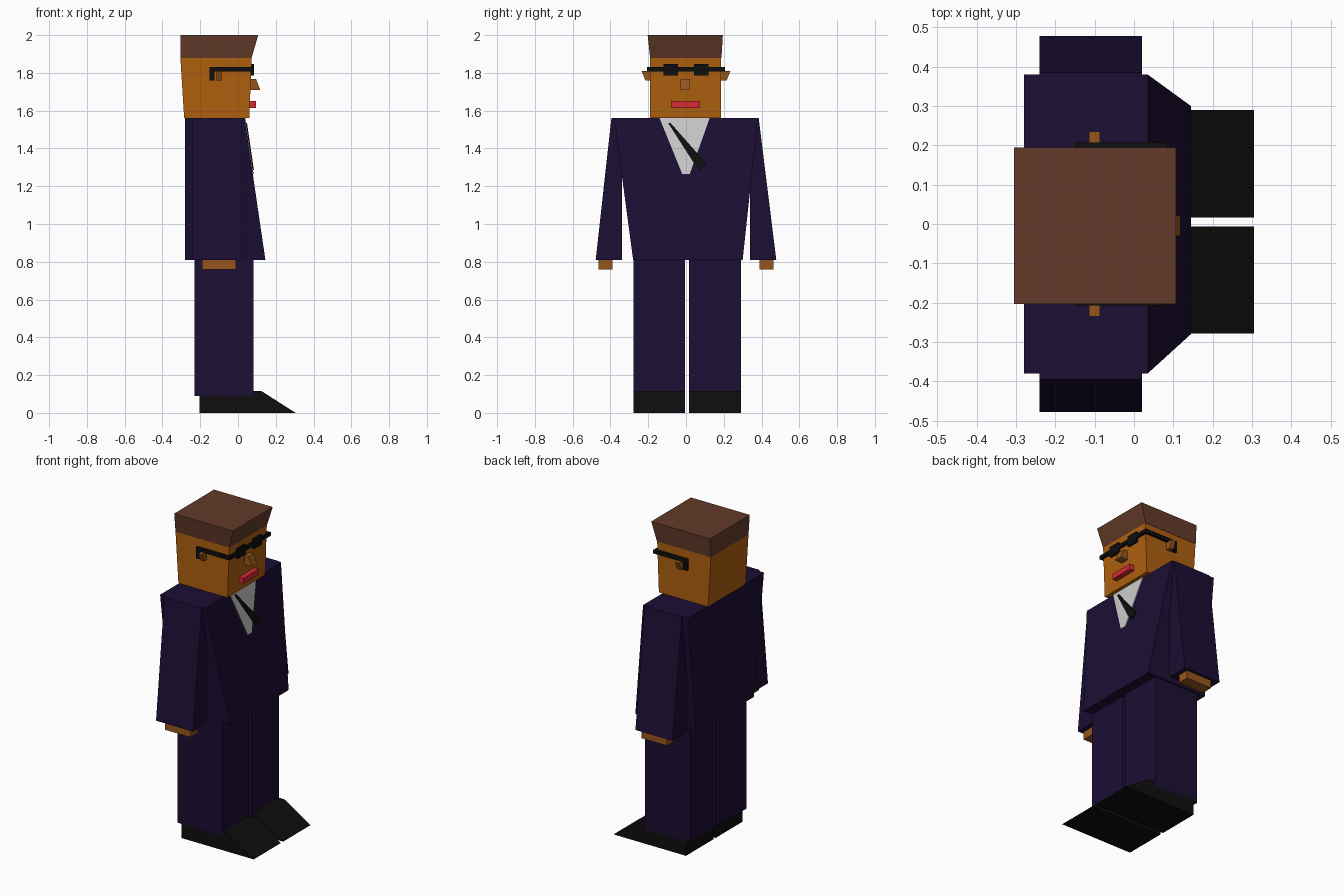
import bpy, bmesh

if "Cube" in bpy.data.objects:
    bpy.data.objects.remove(bpy.data.objects["Cube"])


def material(name, hex_rgb):
    m = bpy.data.materials.new(name)
    rgb = [((int(hex_rgb[i:i + 2], 16) / 255 + 0.055) / 1.055) ** 2.4 for i in (0, 2, 4)]
    m.diffuse_color = (*rgb, 1)
    m.use_nodes = True
    m.node_tree.nodes["Principled BSDF"].inputs["Base Color"].default_value = m.diffuse_color
    return m


SUIT = material("navy cloth", "1c0e34")
BLACK = material("black", "0e0e0e")
SKIN = material("skin", "ae600f")
SKIN_DARK = material("darker skin", "96561c")
HAIR = material("brown", "643a2a")
RED = material("red", "d62a34")
WHITE = material("white", "cccccc")


def loft(name, mat, loop_a, loop_b):
    """Closed solid between two matching loops of points."""
    bm = bmesh.new()
    a = [bm.verts.new(p) for p in loop_a]
    b = [bm.verts.new(p) for p in loop_b]
    n = len(a)
    bm.faces.new(a)
    bm.faces.new(b)
    for i in range(n):
        j = (i + 1) % n
        bm.faces.new((a[i], a[j], b[j], b[i]))
    bmesh.ops.recalc_face_normals(bm, faces=bm.faces)
    me = bpy.data.meshes.new(name)
    bm.to_mesh(me)
    bm.free()
    me.materials.append(mat)
    ob = bpy.data.objects.new(name, me)
    bpy.context.collection.objects.link(ob)
    return ob


def rect(x, y, z):
    return [(x[0], y[0], z), (x[1], y[0], z), (x[1], y[1], z), (x[0], y[1], z)]


def block(name, mat, x, y, z, top_x=None, top_y=None):
    """Box whose top may differ in size from its bottom."""
    return loft(name, mat, rect(x, y, z[0]), rect(top_x or x, top_y or y, z[1]))


def side_profile(name, mat, xz, y):
    """Extrude an x-z outline between two y values."""
    return loft(name, mat, [(u, y[0], v) for u, v in xz], [(u, y[1], v) for u, v in xz])


def chest_panel(name, mat, yz, lift):
    """Thin panel lying on the sloping front of the jacket."""
    def front(z):
        return 0.035 + (1.56 - z) * 0.147
    return loft(name, mat, [(front(v) - 0.02, u, v) for u, v in yz],
                [(front(v) + lift, u, v) for u, v in yz])


# Jacket
block("jacket", SUIT, (-0.28, 0.145), (-0.28, 0.30), (0.81, 1.56), (-0.28, 0.035), (-0.38, 0.38))
chest_panel("shirt", WHITE, [(-0.14, 1.56), (0.125, 1.56), (0.02, 1.265), (-0.02, 1.265)], 0.004)
chest_panel("tie", BLACK, [(-0.095, 1.535), (-0.082, 1.535), (0.108, 1.32), (0.075, 1.285), (0.04, 1.325)], 0.009)

for side, s in (("left", 1), ("right", -1)):
    def span(a, b):
        return sorted((s * a, s * b))
    # Arms and hands
    block(side + "_arm", SUIT, (-0.24, 0.02), span(0.34, 0.478), (0.81, 1.56), (-0.24, 0.02), span(0.34, 0.395 if s < 0 else 0.385))
    block(side + "_hand", SKIN_DARK, (-0.19, -0.01), span(0.388, 0.462), (0.76, 0.82))
    # Legs and shoes
    leg_y = (0.017, 0.29) if s > 0 else (-0.278, -0.006)
    block(side + "_leg", SUIT, (-0.23, 0.083), leg_y, (0.09, 0.81))
    side_profile(side + "_shoe", BLACK, [(-0.203, 0), (0.305, 0), (0.125, 0.115), (-0.203, 0.115)], leg_y)
    # Ears
    block(side + "_ear", SKIN_DARK, (-0.115, -0.087), span(0.17, 0.215), (1.76, 1.81), None, span(0.17, 0.235))
    # Glasses arm with hook, and lens
    side_profile(side + "_temple", BLACK, [(-0.15, 1.76), (-0.125, 1.76), (-0.125, 1.808), (0.085, 1.808), (0.085, 1.83), (-0.15, 1.83)], span(0.188, 0.207))
    block(side + "_lens", BLACK, (0.055, 0.085), span(0.042, 0.119), (1.785, 1.848))

block("glasses_bar", BLACK, (0.06, 0.085), (-0.205, 0.207), (1.808, 1.83))

# Head and face
block("head", SKIN, (-0.285, 0.06), (-0.19, 0.186), (1.56, 1.88), (-0.305, 0.072), (-0.19, 0.186))
block("hair", HAIR, (-0.305, 0.072), (-0.19, 0.188), (1.88, 2.0), (-0.305, 0.107), (-0.203, 0.195))
side_profile("nose", SKIN_DARK, [(0.05, 1.71), (0.118, 1.71), (0.095, 1.768), (0.05, 1.768)], (-0.03, 0.022))
block("mouth", RED, (0.05, 0.095), (-0.08, 0.075), (1.615, 1.65))
